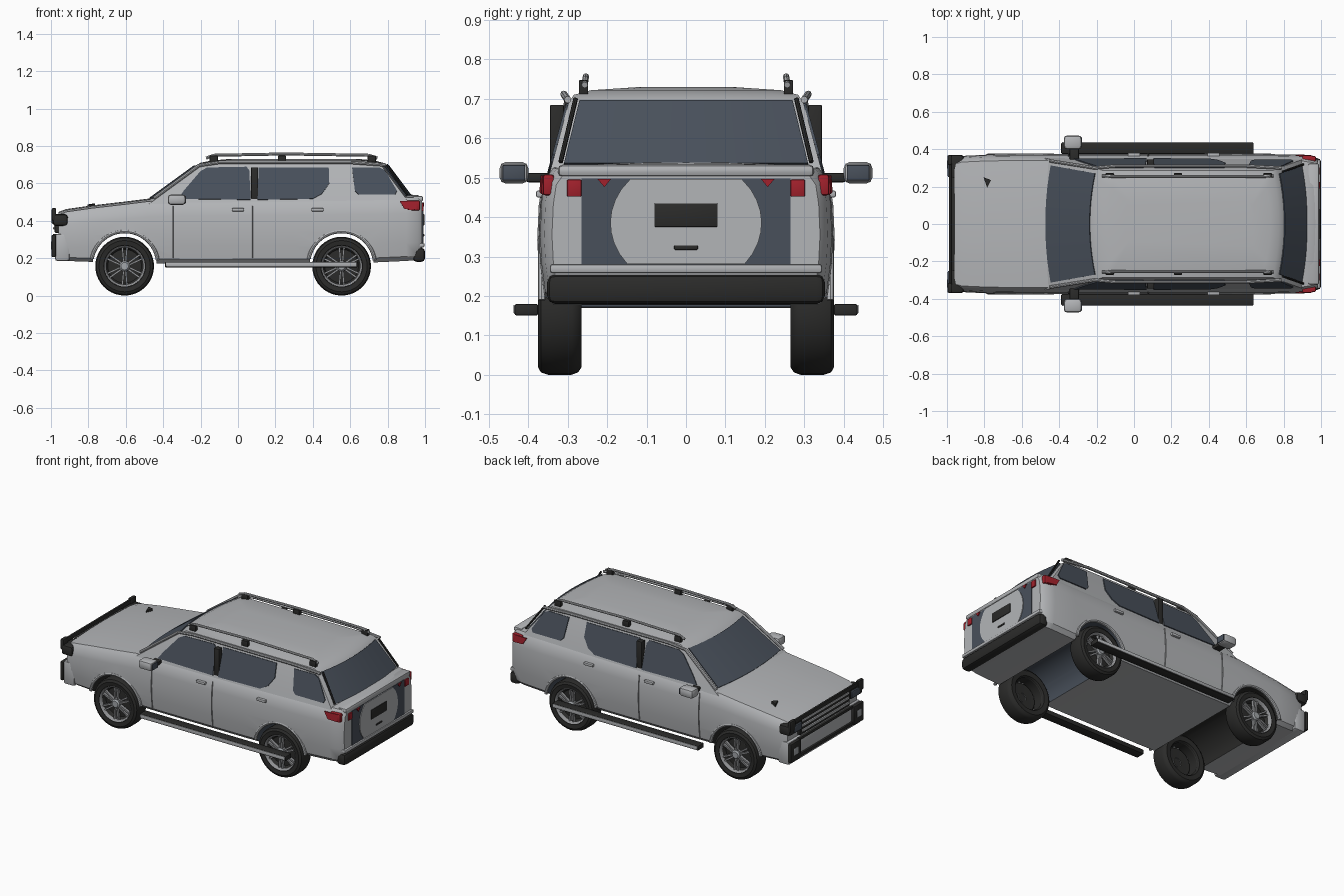
import bpy, bmesh
from math import sin, cos, pi, radians, sqrt
from mathutils import Vector, Matrix

if "Cube" in bpy.data.objects:
    bpy.data.objects.remove(bpy.data.objects["Cube"])


def colour(name, *rgb):
    m = bpy.data.materials.new(name)
    m.use_nodes = True
    m.diffuse_color = (*rgb, 1)
    m.node_tree.nodes["Principled BSDF"].inputs["Base Color"].default_value = (*rgb, 1)
    return m


SILVER = colour("silver paint", .45, .46, .475)
GLASS = colour("tinted glass", .066, .081, .105)
BLACK = colour("black trim", .024, .024, .023)
RED = colour("red lamp", .36, .015, .025)
RIM = colour("grey alloy", .28, .285, .295)
LENS = colour("lamp lens", .36, .38, .4)
parts = []


def add(name, bm, mat, mirror=False, thick=0):
    """Turn a bmesh into a part, optionally mirrored across the car."""
    bmesh.ops.recalc_face_normals(bm, faces=bm.faces)
    me = bpy.data.meshes.new(name)
    bm.to_mesh(me)
    bm.free()
    me.materials.append(mat)
    ob = bpy.data.objects.new(name, me)
    bpy.context.collection.objects.link(ob)
    if thick:
        s = ob.modifiers.new("thickness", "SOLIDIFY")
        s.thickness, s.offset = thick, 0
        bpy.context.view_layer.objects.active = ob
        bpy.ops.object.modifier_apply(modifier=s.name)
    if mirror:
        m = ob.modifiers.new("mirror", "MIRROR")
        m.use_axis = (False, True, False)
        m.use_mirror_merge = False
    parts.append(ob)
    return ob


def box(name, x, y, z, mat, mirror=False, bevel=.006):
    bm = bmesh.new()
    bmesh.ops.create_cube(bm, size=1)
    for v in bm.verts:
        v.co = [(a + b) / 2 + c * (b - a) for (a, b), c in zip((x, y, z), v.co)]
    if bevel:
        bmesh.ops.bevel(bm, geom=bm.edges[:], offset=bevel, segments=2, profile=.5, affect="EDGES")
    return add(name, bm, mat, mirror)


def plate(name, pts, mat, mirror=False):
    bm = bmesh.new()
    bm.faces.new([bm.verts.new(p) for p in pts])
    return add(name, bm, mat, mirror, .006)


def loft(bm, rings, closed=True):
    rows = [[bm.verts.new(p) for p in r] for r in rings]
    n = len(rows[0])
    for a, b in zip(rows, rows[1:]):
        for i in range(n if closed else n - 1):
            j = (i + 1) % n
            bm.faces.new((a[i], a[j], b[j], b[i]))
    return rows


def capped_loft(rings):
    bm = bmesh.new()
    rows = loft(bm, rings)
    bm.faces.new(rows[0])
    bm.faces.new(rows[-1])
    return bm


def tube(name, pts, r, mat, mirror=False, sides=8):
    """Round bar swept along a path."""
    pts = [Vector(p) for p in pts]
    rings = []
    for i, p in enumerate(pts):
        t = (pts[min(i + 1, len(pts) - 1)] - pts[max(i - 1, 0)]).normalized()
        u = t.cross(Vector((0, 1, 0))).normalized()
        v = t.cross(u)
        rings.append([p + r * (u * cos(k * 2 * pi / sides) + v * sin(k * 2 * pi / sides)) for k in range(sides)])
    return add(name, capped_loft(rings), mat, mirror)


def lathe(name, profile, cx, cz, mat, steps=40):
    """Spin (radius, y) points about a sideways axle, one per side."""
    bm = bmesh.new()
    loft(bm, [[(cx + r * cos(a), y, cz + r * sin(a)) for r, y in profile]
              for a in [2 * pi * k / steps for k in range(steps + 1)]], False)
    bmesh.ops.remove_doubles(bm, verts=bm.verts, dist=1e-5)
    return add(name, bm, mat, True)


# Lower body: cross-sections lofted from nose to tail
SIDE = [(.9, 0), (.965, .07), (.99, .28), (1, .5), (.99, .75), (.968, .91), (.91, 1)]


def section(x, w, zb, zt):
    half = [(f * w, zb + h * (zt - zb)) for f, h in SIDE]
    top = [(w * k, zt + .015 * (1 - k * k)) for k in (.6, .3, 0, -.3, -.6)]
    return [(x, y, z) for y, z in half + top + [(-y, z) for y, z in reversed(half)]]


body = add("lower_body", capped_loft([section(*s) for s in [
    (-.96, .352, .19, .432), (-.92, .364, .185, .447), (-.78, .371, .18, .467), (-.6, .373, .175, .488),
    (-.48, .373, .172, .503), (-.3, .373, .17, .512), (.3, .373, .17, .515), (.75, .373, .178, .52),
    (.9, .37, .185, .525), (.96, .36, .19, .523), (.985, .34, .2, .51)]]), SILVER)
body.data.materials.append(BLACK)
body.data.materials.append(GLASS)

# Wheel wells cut through the body
AXLES = (("front", -.606, BLACK), ("rear", .554, GLASS))
WZ = .157
for end, cx, lining in AXLES:
    bm = bmesh.new()
    bmesh.ops.create_cone(bm, cap_ends=True, segments=48, radius1=.171, radius2=.171, depth=1,
                          matrix=Matrix.Translation((cx, 0, .165)) @ Matrix.Rotation(pi / 2, 4, "X"))
    cutter = add(end + "_well_cutter", bm, lining)
    parts.remove(cutter)
    cutter.hide_render = True
    cutter.hide_set(True)
    b = body.modifiers.new("well", "BOOLEAN")
    b.operation, b.solver, b.object, b.material_mode = "DIFFERENCE", "EXACT", cutter, "TRANSFER"
    bpy.context.view_layer.objects.active = body
    bpy.ops.object.modifier_apply(modifier=b.name)
    arc = [radians(a) for a in range(8, 173, 6)]
    tube(end + "_arch_lip", [(cx + .178 * cos(a), .366, .165 + .178 * sin(a)) for a in arc], .01, SILVER, True)

# Cabin: stacked outlines with bowed front and rear
LEVELS = [(.49, -.51, .95, .352), (.53, -.455, .925, .341), (.69, -.235, .805, .298), (.71, -.2, .775, .285),
          (.722, -.14, .73, .24), (.73, -.05, .65, .12)]
SPAN = [k / 5 - 1 for k in range(11)]


def cabin_y(z):
    return .352 - .27 * (z - .49)


add("cabin", capped_loft([[(xf + .035 * s * s, s * w, z) for s in SPAN] + [(xr - .035 * s * s, -s * w, z) for s in SPAN]
                          for z, xf, xr, w in LEVELS]), SILVER)


# Windscreen and rear window follow the bowed cabin ends
def end_glass(name, z0, z1, col, bow, off):
    a, b = LEVELS[1], LEVELS[2]
    rings = []
    for z in (z0, z1):
        t = (z - a[0]) / (b[0] - a[0])
        rings.append([(a[col] + t * (b[col] - a[col]) + bow * (.9 * s) ** 2 + off, .91 * s * cabin_y(z), z) for s in SPAN])
    bm = bmesh.new()
    loft(bm, rings, False)
    add(name, bm, GLASS, thick=.006)


end_glass("windscreen", .52, .692, 1, .035, -.004)
end_glass("rear_window", .535, .695, 2, -.035, .004)

# Side windows
WINDOWS = {
    "front_door_window": [(-.32, .517), (-.29, .56), (-.2, .665), (-.165, .684), (.045, .688), (.06, .67), (.068, .512)],
    "rear_door_window": [(.105, .512), (.11, .685), (.485, .685), (.488, .6), (.45, .545), (.4, .517)],
    "quarter_window": [(.61, .683), (.755, .685), (.785, .67), (.85, .56), (.84, .54), (.645, .54), (.625, .56)]}
for name, pts in WINDOWS.items():
    plate(name, [(x, cabin_y(z) + .003, z) for x, z in pts], GLASS, True)
box("door_pillar_fin", (.07, .107), (.31, .345), (.5, .685), BLACK, True, .003)
tube("rear_pillar_trim", [(.795, .28, .7), (.905, .318, .54)], .006, BLACK, True)

# Roof gutters and rails
tube("roof_gutter", [(-.45, .338, .52), (-.21, .3, .695), (-.1, .31, .712), (.6, .31, .712), (.79, .3, .698)],
     .009, SILVER, True)
tube("roof_rail", [(-.17, .257, .735), (-.13, .255, .75), (.25, .254, .757), (.7, .255, .75), (.745, .257, .735)],
     .008, SILVER, True)
for x in (-.13, .235, .715):
    box("rail_foot", (x - .022, x + .022), (.248, .272), (.71, .748), BLACK, True, .004)


# Door seams and handles
def body_y(z):
    h = (z - .17) / .345
    for (f, a), (g, b) in zip(SIDE, SIDE[1:]):
        if h <= b:
            return .373 * (f + (g - f) * (h - a) / (b - a))


for name, x in (("front_seam", -.35), ("middle_seam", .075)):
    tube(name, [(x, body_y(z) + .001, z) for z in (.2, .267, .342, .429, .48)], .004, RIM, True, 6)
for x in (0, .425):
    box("door_handle", (x - .032, x + .032), (.355, .38), (.45, .467), SILVER, True, .004)

# Running boards and door mirrors
box("running_board", (-.39, .64), (.375, .435), (.15, .18), BLACK, True)
box("board_edge", (-.385, .635), (.431, .438), (.156, .177), SILVER, True, .002)
box("mirror_arm", (-.345, -.295), (.335, .405), (.488, .512), BLACK, True)
box("mirror_shell", (-.375, -.28), (.4, .473), (.485, .54), SILVER, True, .016)
box("mirror_glass", (-.282, -.277), (.408, .465), (.493, .532), GLASS, True, .002)

# Wheels: tyre, dark dish, spokes and hub
for end, cx, lining in AXLES:
    lathe(end + "_tyre", [(.1, .285), (.108, .268), (.138, .265), (.151, .274), (.157, .29), (.157, .35),
                          (.151, .368), (.137, .376), (.112, .372), (.104, .354)], cx, WZ, BLACK)
    lathe(end + "_dish", [(0, .34), (.09, .334), (.105, .354), (.102, .275)], cx, WZ, BLACK)
    lathe(end + "_rim_ring", [(.098, .357), (.102, .366), (.109, .372), (.11, .362)], cx, WZ, RIM)
    lathe(end + "_hub", [(0, .372), (.02, .372), (.028, .364), (.028, .335)], cx, WZ, LENS, steps=20)
    bm = bmesh.new()
    for k in range(6):
        turn = Matrix.Translation((cx, .353, WZ)) @ Matrix.Rotation(k * pi / 3 + pi / 6, 4, "Y")
        for side in (-1, 1):
            bmesh.ops.create_cube(bm, size=1, matrix=turn @ Matrix.Translation((.062, 0, side * .009))
                                  @ Matrix.Rotation(side * -.09, 4, "Y") @ Matrix.Diagonal((.084, .018, .01, 1)))
    add(end + "_spokes", bm, RIM, True)

# Tail: bumper, ledge, two-tone tailgate, plate and lamps
box("rear_bumper", (.935, 1), (-.352, .352), (.18, .255), BLACK, bevel=.02)
box("bumper_ledge", (.94, .997), (-.345, .345), (.258, .28), SILVER)
box("tailgate_ledge", (.93, .99), (-.325, .325), (.502, .533), SILVER, bevel=.012)
box("tailgate_dark_panel", (.982, .988), (-.265, .265), (.28, .498), GLASS, bevel=0)
right = [(.192 * sqrt(1 - ((z - .385) / .165) ** 2), z) for z in [.281 + k * .027 for k in range(9)]]
plate("tailgate_oval", [(.989, y, z) for y, z in right] + [(.989, -y, z) for y, z in reversed(right)], SILVER)
box("number_plate", (.988, .996), (-.08, .08), (.375, .435), BLACK, bevel=.002)
box("tailgate_handle", (.988, .996), (-.03, .03), (.317, .328), BLACK, bevel=.002)
plate("tail_lamp_side", [(.865, .366, .505), (.953, .362, .505), (.953, .364, .458), (.89, .369, .463)], RED, True)
box("tail_lamp_corner", (.9, .972), (.335, .363), (.455, .508), RED, True)
box("tail_lamp_inner", (.982, .993), (.265, .302), (.452, .495), RED, True, .003)
plate("tail_lamp_tip", [(.992, .225, .497), (.992, .19, .497), (.992, .207, .476)], RED, True)

# Nose: fascia, grille, headlamps, bumper corners
box("front_lower_fascia", (-.978, -.9), (-.362, .362), (.185, .33), SILVER, bevel=.012)
box("grille", (-.98, -.94), (-.25, .25), (.335, .435), BLACK)
for z in (.36, .392, .424):
    box("grille_bar", (-.988, -.97), (-.235, .235), (z - .008, z + .008), SILVER, bevel=.004)
box("bonnet_edge_strip", (-.99, -.976), (-.365, .365), (.435, .462), BLACK, bevel=.004)
box("headlamp", (-.99, -.91), (.24, .37), (.372, .435), BLACK, True, .016)
box("headlamp_fin", (-.996, -.972), (.315, .368), (.4, .468), BLACK, True, .008)
box("headlamp_glass", (-.996, -.98), (.25, .33), (.383, .428), GLASS, True, .006)
box("bumper_corner", (-.998, -.973), (.265, .368), (.205, .325), BLACK, True, .008)
box("fog_lamp", (-1, -.99), (.295, .34), (.245, .29), LENS, True, .004)
box("bumper_lower_strip", (-.99, -.97), (-.27, .27), (.205, .228), BLACK)
box("bumper_upper_strip", (-.99, -.97), (-.27, .27), (.312, .33), BLACK)

# Small bonnet fin
add("bonnet_fin", capped_loft([[(-.805, .25, z), (-.765, .235, z + .006), (-.785, .195, z)] for z in (.465, .487)]), BLACK)

# Smooth shading with crisp edges
bpy.ops.object.select_all(action="DESELECT")
for ob in parts:
    ob.select_set(True)
bpy.context.view_layer.objects.active = body
bpy.ops.object.shade_smooth_by_angle(angle=radians(35))
